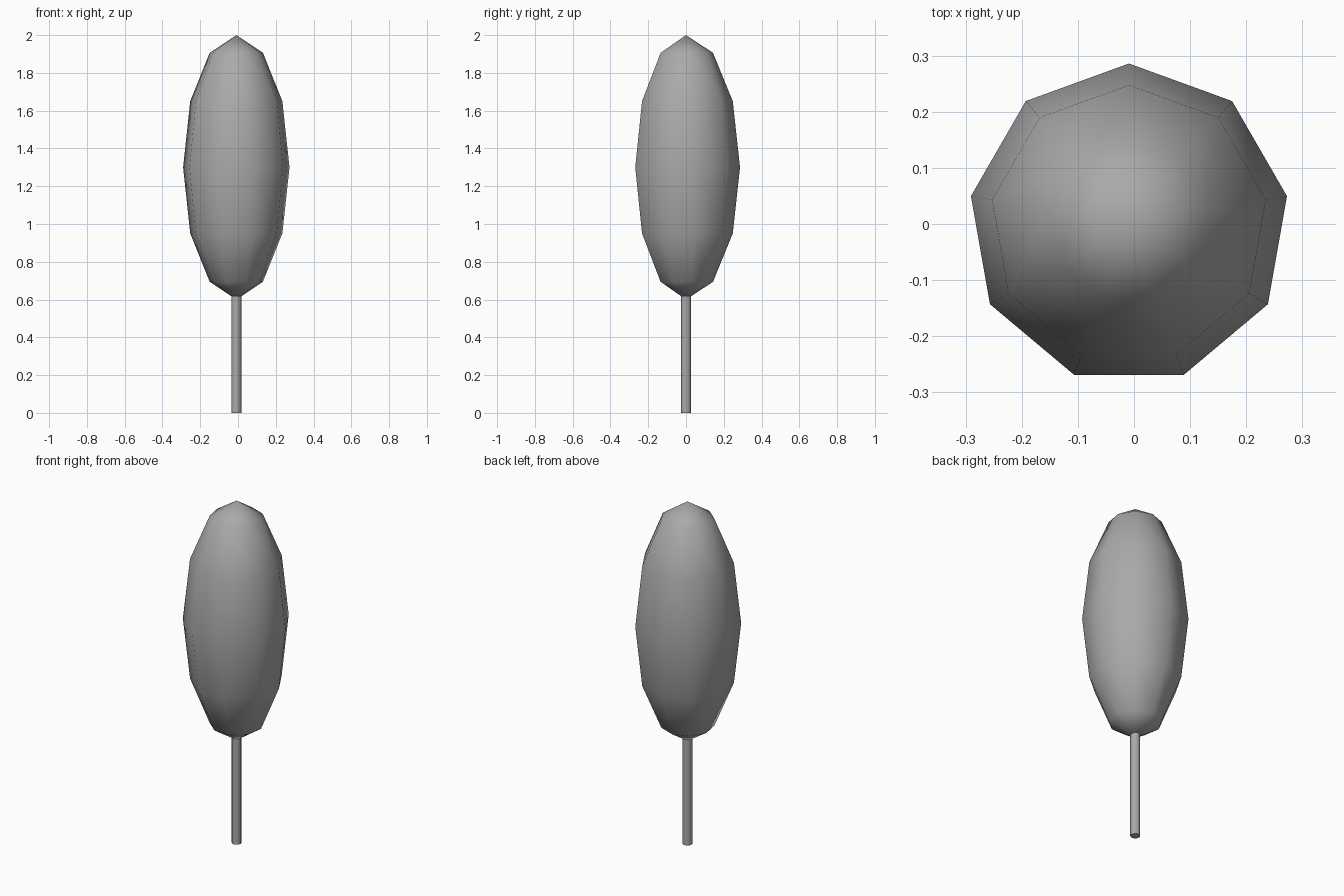
import bpy

cube = bpy.data.objects.get("Cube")
if cube:
    bpy.data.objects.remove(cube, do_unlink=True)

CENTRE_X = -0.009
CROWN_RADIUS, CROWN_HALF, CROWN_Z = 0.286, 0.7, 1.3
TRUNK_RADIUS, TRUNK_HEIGHT = 0.027, 0.65

# One plain grey for the whole tree
grey = bpy.data.materials.new("plain_grey")
grey.use_nodes = True
colour = (0.4, 0.4, 0.4, 1)
grey.diffuse_color = colour
grey.node_tree.nodes["Principled BSDF"].inputs["Base Color"].default_value = colour


def finish(name):
    obj = bpy.context.object
    obj.name = name
    obj.data.materials.append(grey)
    return obj


# Trunk: slim post running just into the crown
bpy.ops.mesh.primitive_cylinder_add(
    vertices=9, radius=TRUNK_RADIUS, depth=TRUNK_HEIGHT,
    location=(CENTRE_X, 0, TRUNK_HEIGHT / 2), rotation=(0, 0, -1.5708))
finish("trunk")
bpy.ops.object.shade_smooth_by_angle(angle=0.9)

# Crown: stretched nine-sided ball with a corner towards +x
bpy.ops.mesh.primitive_uv_sphere_add(
    segments=9, ring_count=6, radius=1, location=(CENTRE_X, 0, CROWN_Z))
crown = finish("crown")
crown.scale = (CROWN_RADIUS, CROWN_RADIUS, CROWN_HALF)
bpy.ops.object.transform_apply(location=False, rotation=False, scale=True)
bpy.ops.object.shade_smooth()
